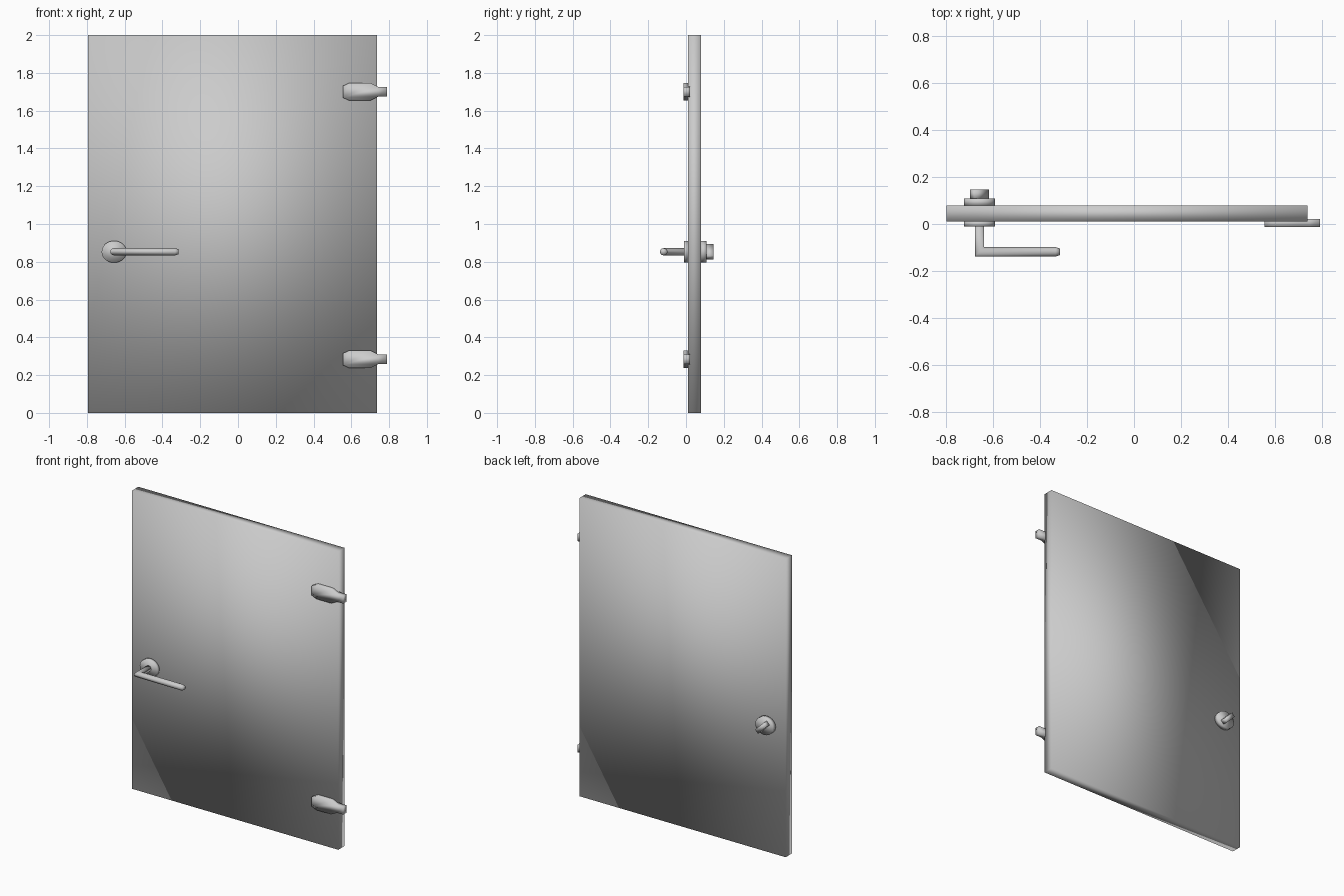
import bpy, bmesh, math
from mathutils import Matrix, Vector

cube = bpy.data.objects.get("Cube")
if cube:
    bpy.data.objects.remove(cube, do_unlink=True)

# Single grey finish
GREY = (0.6, 0.6, 0.6, 1)
grey = bpy.data.materials.new("light_grey")
grey.use_nodes = True
grey.diffuse_color = GREY
grey.node_tree.nodes["Principled BSDF"].inputs["Base Color"].default_value = GREY


def finish(name, bm):
    """Turn a bmesh into a smooth shaded object."""
    bmesh.ops.recalc_face_normals(bm, faces=bm.faces)
    for f in bm.faces:
        f.smooth = True
    mesh = bpy.data.meshes.new(name)
    bm.to_mesh(mesh)
    bm.free()
    mesh.materials.append(grey)
    obj = bpy.data.objects.new(name, mesh)
    bpy.context.collection.objects.link(obj)
    return obj


def box(name, centre, size, angle=0):
    bm = bmesh.new()
    m = (Matrix.Translation(centre) @ Matrix.Rotation(angle, 4, 'Y')
         @ Matrix.Diagonal((*size, 1)))
    bmesh.ops.create_cube(bm, size=1, matrix=m)
    return finish(name, bm)


def loft(name, rings):
    """Join closed rings of equal length and cap both ends."""
    bm = bmesh.new()
    loops = [[bm.verts.new(p) for p in ring] for ring in rings]
    n = len(loops[0])
    for a, b in zip(loops, loops[1:]):
        for i in range(n):
            j = (i + 1) % n
            bm.faces.new((a[i], a[j], b[j], b[i]))
    bm.faces.new(loops[0])
    bm.faces.new(loops[-1])
    return finish(name, bm)


def ellipse(centre, u, v, n=20):
    c, u, v = Vector(centre), Vector(u), Vector(v)
    turns = [2 * math.pi * i / n for i in range(n)]
    return [c + u * math.cos(t) + v * math.sin(t) for t in turns]


# Door slab
box("door_panel", (-0.029, 0.045, 1), (1.532, 0.068, 2))

# Hinges: rounded plate narrowing to a neck past the door edge
half = [(0.555, 0.031), (0.59, 0.047), (0.70, 0.047), (0.745, 0.025), (0.79, 0.025)]
outline = half + [(x, -z) for x, z in reversed(half)]
for name, height in (("upper_hinge", 1.70), ("lower_hinge", 0.284)):
    loft(name, [[(x, y, height + z) for x, z in outline] for y in (-0.013, 0.022)])

# Round plates on both sides of the door
PX, PZ = -0.656, 0.853
for name, y0, y1 in (("front_rosette", -0.011, 0.014), ("back_rosette", 0.077, 0.109)):
    loft(name, [ellipse((PX, y, PZ), (0.066, 0, 0), (0, 0, 0.058), 28)
                for y in (y0, y1)])

# Lever handle: stem, mitred corner, grip, tapered tip
R, Y = 0.02, -0.118
up = (0, 0, 0.019)
loft("lever_handle", [
    ellipse((PX, 0, PZ), (R, 0, 0), up),
    ellipse((PX, Y, PZ), (R, R, 0), up),
    ellipse((-0.333, Y, PZ), (0, R, 0), up),
    ellipse((-0.315, Y, PZ), (0, R * 0.7, 0), (0, 0, 0.013)),
])

# Diagonal thumb turn on the back
box("thumb_turn", (PX, 0.126, PZ), (0.085, 0.041, 0.031), math.radians(45))
